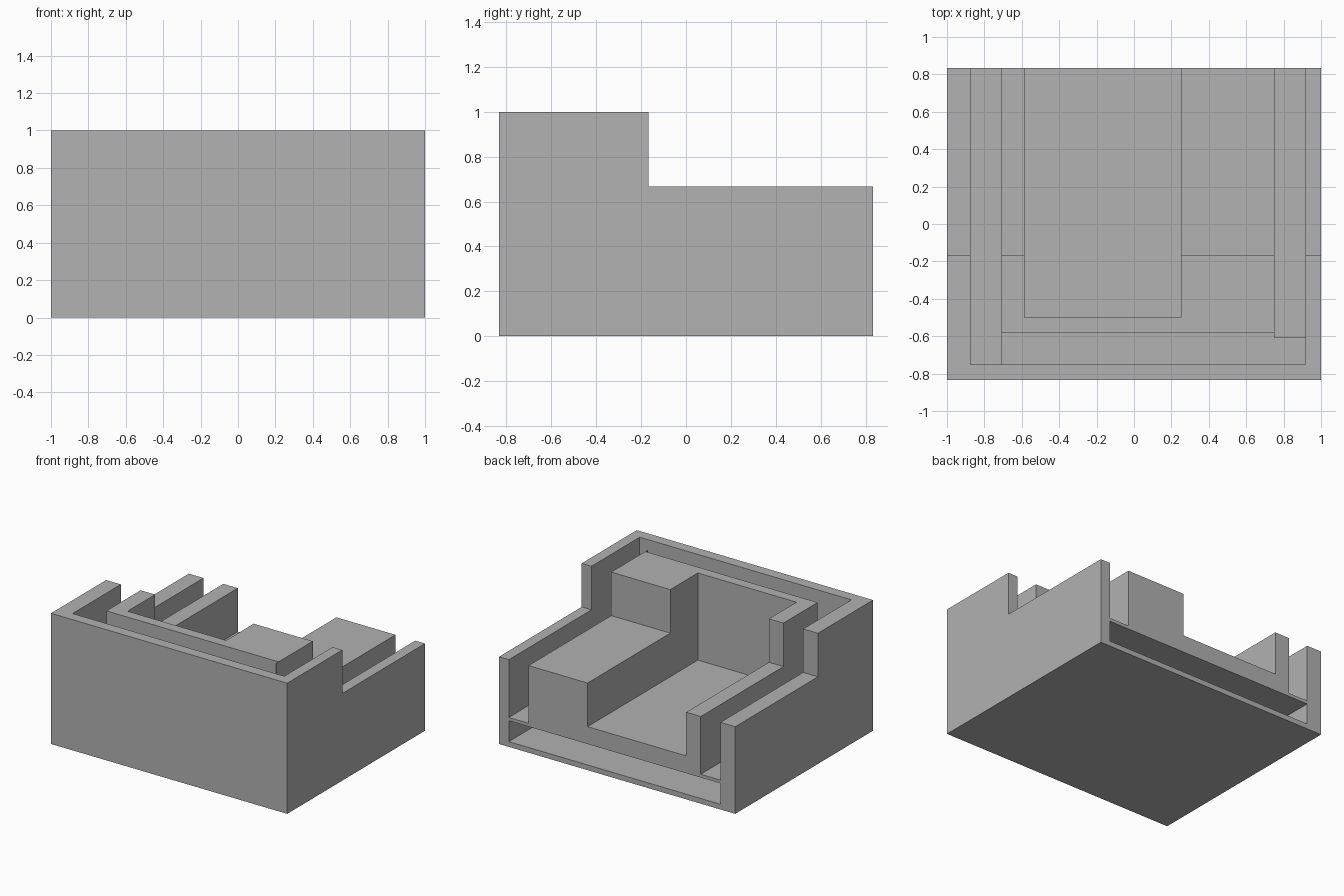
import bpy
import bmesh

cube = bpy.data.objects.get("Cube")
if cube:
    bpy.data.objects.remove(cube, do_unlink=True)

grey = bpy.data.materials.new("plain grey")
grey.use_nodes = True
colour = (0.445, 0.445, 0.445, 1)
grey.diffuse_color = colour
grey.node_tree.nodes["Principled BSDF"].inputs["Base Color"].default_value = colour


def add_prism(name, profile, x0, x1):
    """Extrude a (y, z) profile from x0 to x1."""
    bm = bmesh.new()
    face = bm.faces.new([bm.verts.new((x0, y, z)) for y, z in profile])
    moved = bmesh.ops.extrude_face_region(bm, geom=[face])["geom"]
    verts = [v for v in moved if isinstance(v, bmesh.types.BMVert)]
    bmesh.ops.translate(bm, verts=verts, vec=(x1 - x0, 0, 0))
    bmesh.ops.recalc_face_normals(bm, faces=bm.faces)
    mesh = bpy.data.meshes.new(name)
    bm.to_mesh(mesh)
    bm.free()
    mesh.materials.append(grey)
    obj = bpy.data.objects.new(name, mesh)
    bpy.context.collection.objects.link(obj)
    return obj


def cut_box(body, name, x, y, z):
    """Remove a box given by its x, y and z ranges."""
    profile = [(y[0], z[0]), (y[1], z[0]), (y[1], z[1]), (y[0], z[1])]
    cutter = add_prism(name, profile, *x)
    cutter.hide_render = True
    mod = body.modifiers.new(name, "BOOLEAN")
    mod.operation = "DIFFERENCE"
    mod.solver = "EXACT"
    mod.object = cutter
    bpy.context.view_layer.objects.active = body
    bpy.ops.object.modifier_apply(modifier=mod.name)
    bpy.data.objects.remove(cutter, do_unlink=True)


# Main block: tall front, lower back
front, back, step, low = -0.833, 0.833, -0.167, 0.667
body = add_prism("stepped_tray_block",
                 [(front, 0), (back, 0), (back, low), (step, low), (step, 1), (front, 1)],
                 -1, 1)

# Open directions reach past the block
out, top = 1, 1.2
tray_floor, tray_roof, slot_floor = 0.04, 0.2, 0.225
west, east, wall = -0.875, 0.917, -0.75

# Low tray opening at the back, side channels, front drop slot, central recess
cut_box(body, "lower_tray", (west, east), (wall, out), (tray_floor, tray_roof))
cut_box(body, "side_channel_a", (west, -0.708), (wall, out), (slot_floor, top))
cut_box(body, "side_channel_b", (0.75, east), (-0.61, out), (slot_floor, top))
cut_box(body, "front_slot", (-0.708, 0.75), (wall, -0.58), (0.12, top))
cut_box(body, "front_slot_end", (0.74, east), (wall, -0.61), (0.12, top))
cut_box(body, "central_recess", (-0.585, 0.25), (-0.5, out), (0.333, top))
